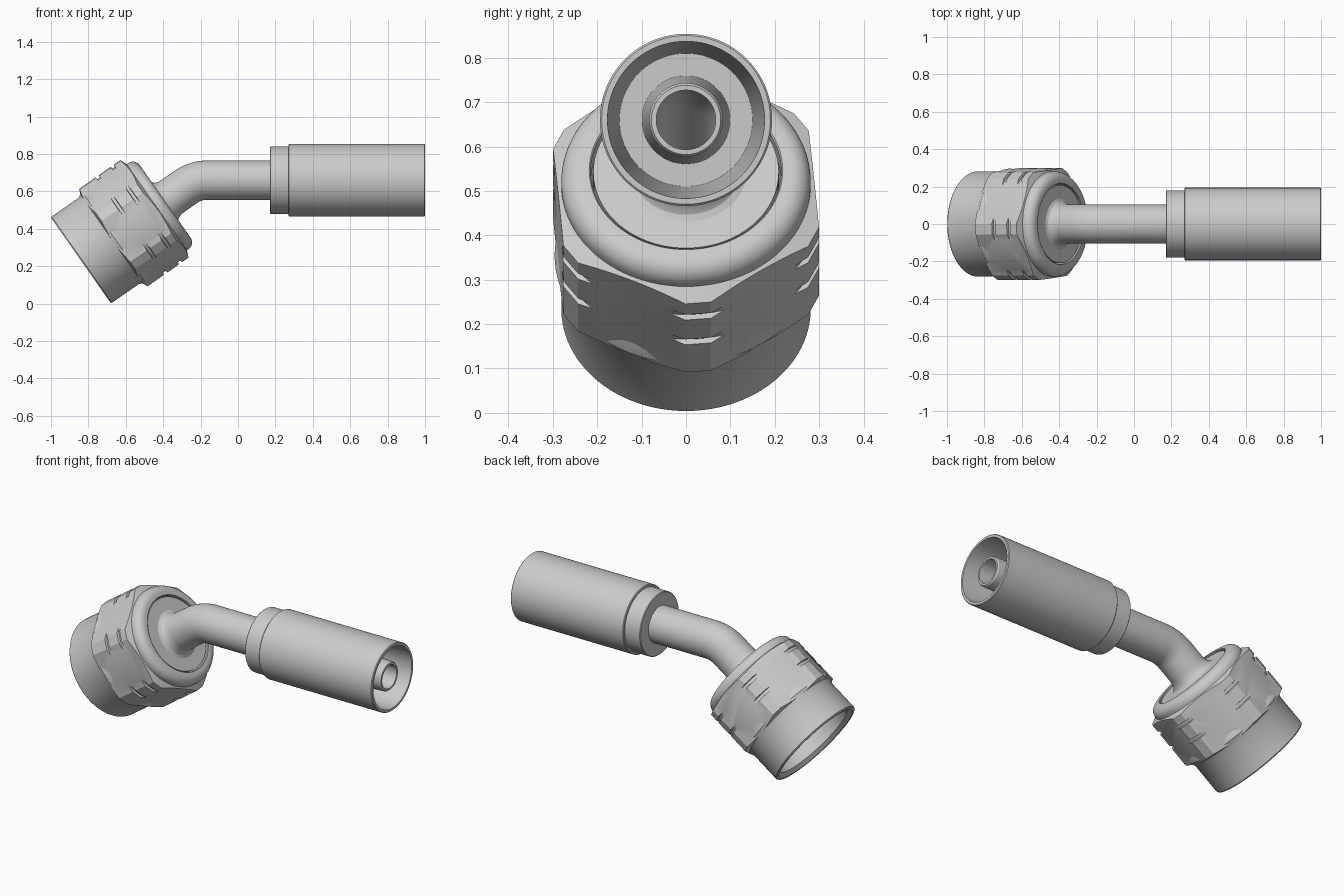
import bpy, bmesh
from math import sin, cos, tan, radians, sqrt
from mathutils import Vector

if "Cube" in bpy.data.objects:
    bpy.data.objects.remove(bpy.data.objects["Cube"])

TILT = radians(35)               # nut axis slope
FACE = (-0.84, 0.231)            # centre of the nut mouth (x, z)
AXIS_Z = 0.66                    # height of the straight tube
N = 96
CIRCLE = [(sin(radians(360 * i / N)), cos(radians(360 * i / N))) for i in range(N)]


def skin(name, rings, section=CIRCLE, closed=True):
    """Skin rings (x, z, angle, radius); closed joins last to first, else caps."""
    bm = bmesh.new()
    loops = []
    for x, z, a, r in rings:
        n = Vector((-sin(a), 0, cos(a)))
        c = Vector((x, 0, z))
        loops.append([bm.verts.new(c + r * (p * Vector((0, 1, 0)) + q * n)) for p, q in section])
    count = len(section)
    pairs = list(zip(loops, loops[1:]))
    if closed:
        pairs.append((loops[-1], loops[0]))
    else:
        bm.faces.new(loops[0])
        bm.faces.new(loops[-1])
    for la, lb in pairs:
        for i in range(count):
            j = (i + 1) % count
            bm.faces.new((la[i], la[j], lb[j], lb[i]))
    bmesh.ops.recalc_face_normals(bm, faces=bm.faces)
    me = bpy.data.meshes.new(name)
    bm.to_mesh(me)
    bm.free()
    ob = bpy.data.objects.new(name, me)
    bpy.context.collection.objects.link(ob)
    return ob


def on_nut(profile):
    """Profile (distance from nut mouth, radius) placed on the tilted axis."""
    return [(FACE[0] + s * cos(TILT), FACE[1] + s * sin(TILT), TILT, r) for s, r in profile]


def on_tube(profile):
    """Profile (x, radius) placed on the straight horizontal axis."""
    return [(x, AXIS_Z, 0, r) for x, r in profile]


# Crimp ferrule with collar and tapered open cup
ferrule = skin("ferrule", on_tube([
    (0.17, 0.09), (0.17, 0.176), (0.174, 0.18), (0.27, 0.18), (0.27, 0.19), (0.274, 0.194),
    (0.996, 0.194), (1.0, 0.190), (1.0, 0.177), (0.35, 0.15), (0.35, 0.09)]))

# Bent tube: hose nipple, bend, flared head and through bore in one skin
corner_x = FACE[0] + (AXIS_Z - FACE[1]) / tan(TILT)
R = 0.2
start_x = corner_x + R * tan(TILT / 2)


def bend(r):
    return [(start_x - R * sin(a), AXIS_Z - R + R * cos(a), a, r)
            for a in (TILT * i / 12 for i in range(13))]


outer = on_tube([(0.98, 0.067), (0.98, 0.078), (0.972, 0.083), (0.36, 0.099), (0.2, 0.105)])
outer += bend(0.105)
head = on_nut([(0.60, 0.105), (0.58, 0.107), (0.562, 0.113), (0.55, 0.122), (0.543, 0.136),
               (0.543, 0.209), (0.25, 0.209), (0.25, 0.17), (0.34, 0.067)])
tube = skin("bent_tube", outer + head + bend(0.067)[::-1])

# Nut skirt with bore, swelling where it meets the hexagon
skirt = skin("nut_skirt", on_nut([
    (0, 0.262), (0, 0.276), (0.006, 0.281), (0.18, 0.281), (0.215, 0.296), (0.27, 0.284),
    (0.29, 0.27), (0.49, 0.27), (0.49, 0.24), (0.02, 0.24)]))

# Hexagon nut: turned body with corner grooves and rounded rim, cut by a hex prism
body = [(0.20, 0.25), (0.20, 0.29), (0.218, 0.335)]
for c in (0.33, 0.427):
    body += [(c - 0.014, 0.335), (c - 0.008, 0.305), (c + 0.008, 0.305), (c + 0.014, 0.335)]
body += [(0.473, 0.335), (0.495, 0.281)]
body += [(0.505 + 0.045 * sin(radians(t)), 0.236 + 0.045 * cos(radians(t))) for t in range(0, 91, 10)]
body += [(0.55, 0.218), (0.547, 0.215), (0.50, 0.215), (0.50, 0.25)]
nut = skin("hex_nut", on_nut(body))

FLAT, TRIM = 0.289, 0.317
half = (FLAT / cos(radians(30)) - TRIM) * sqrt(3)
hexagon = []
for k in range(6):
    a = radians(5 + 60 * k)
    for h in (-half, half):
        hexagon.append((TRIM * sin(a) + h * cos(a), -TRIM * cos(a) + h * sin(a)))
prism = skin("hex_cutter", on_nut([(0.1, 1), (0.7, 1)]), hexagon, closed=False)
prism.hide_render = True

mod = nut.modifiers.new("hex", "BOOLEAN")
mod.operation = "INTERSECT"
mod.solver = "EXACT"
mod.object = prism
bpy.context.view_layer.objects.active = nut
bpy.ops.object.modifier_apply(modifier="hex")
bpy.data.objects.remove(prism)

# Smooth shading with crisp edges
bpy.ops.object.select_all(action="DESELECT")
for ob in (ferrule, tube, skirt, nut):
    ob.select_set(True)
bpy.ops.object.shade_smooth_by_angle(angle=radians(25))
